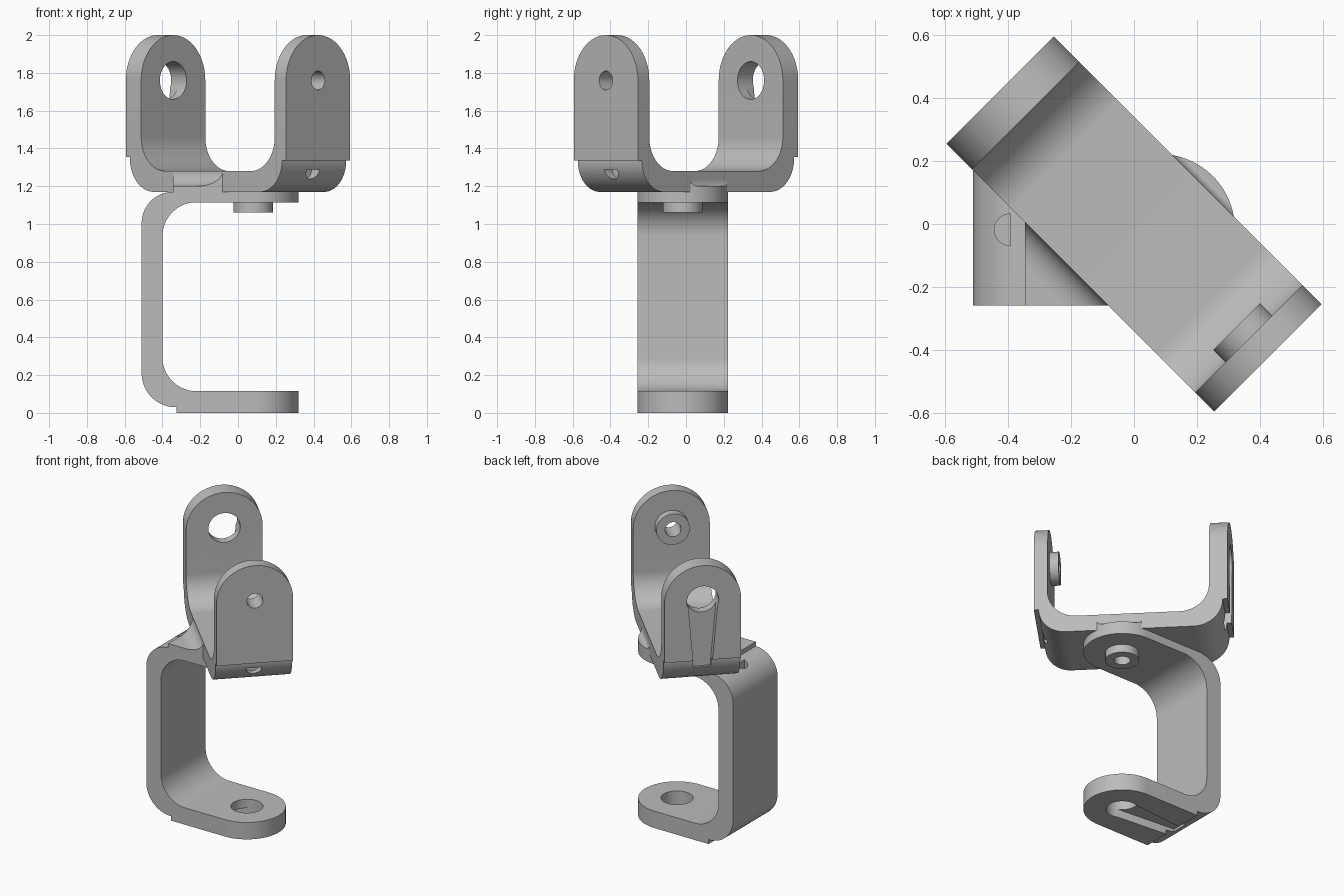
import bpy, bmesh
from math import sin, cos, pi, radians
from mathutils import Matrix, Vector

cube = bpy.data.objects.get("Cube")
if cube:
    bpy.data.objects.remove(cube, do_unlink=True)

grey = bpy.data.materials.new("plain_grey")
grey.use_nodes = True
grey.diffuse_color = (0.5, 0.5, 0.5, 1)
grey.node_tree.nodes["Principled BSDF"].inputs["Base Color"].default_value = (0.5, 0.5, 0.5, 1)

# Bracket proportions: u spans arm to arm, v is the width, h is the reach of the arms
HALF_W, SPAN, REACH, BASE = 0.24, 0.6, 0.59, 0.11
PAD, BEND = 0.03, 0.18


def arc(a, b, r, start, end, n=20, r2=None):
    """Points on a circle or ellipse around (a, b), angles in degrees."""
    r2 = r if r2 is None else r2
    steps = [radians(start + (end - start) * i / n) for i in range(n + 1)]
    return [(a + r * cos(t), b + r2 * sin(t)) for t in steps]


def prism(name, points, low, high, place):
    """Extrude a 2D outline; place turns (a, b, depth) into a 3D point."""
    bm = bmesh.new()
    face = bm.faces.new([bm.verts.new(place(a, b, low)) for a, b in points])
    made = bmesh.ops.extrude_face_region(bm, geom=[face])
    move = Vector(place(0, 0, high)) - Vector(place(0, 0, low))
    bmesh.ops.translate(bm, vec=move, verts=[v for v in made["geom"] if isinstance(v, bmesh.types.BMVert)])
    bmesh.ops.recalc_face_normals(bm, faces=bm.faces)
    mesh = bpy.data.meshes.new(name)
    bm.to_mesh(mesh)
    bm.free()
    obj = bpy.data.objects.new(name, mesh)
    bpy.context.collection.objects.link(obj)
    mesh.materials.append(grey)
    return obj


def combine(obj, other, operation):
    mod = obj.modifiers.new(operation.lower(), 'BOOLEAN')
    mod.operation, mod.solver, mod.object = operation, 'EXACT', other
    bpy.context.view_layer.objects.active = obj
    bpy.ops.object.modifier_apply(modifier=mod.name)
    bpy.data.objects.remove(other, do_unlink=True)


def smooth(obj):
    bpy.ops.object.select_all(action='DESELECT')
    obj.select_set(True)
    bpy.context.view_layer.objects.active = obj
    bpy.ops.object.shade_smooth_by_angle(angle=radians(30))


def side(u, h, v):
    return (u, v, h)


def across(v, h, u):
    return (u, v, h)


def rounded_outline(start):
    return [(HALF_W, start)] + arc(0, REACH, HALF_W, 0, 180, 48) + [(-HALF_W, start)]


def bracket(name, matrix):
    horn, boss = -SPAN + PAD, SPAN - PAD
    horn_in, boss_in = -SPAN + 0.115, SPAN - 0.085
    top, r = 0.9, BEND
    # C-shaped side profile with raised pads on the outside of both arms
    profile = [(-SPAN, top), (-SPAN, 0.185), (horn, 0.185)]
    profile += arc(horn + r, r, r, 180, 270)
    profile += arc(boss - 0.165, 0.165, 0.165, 270, 360)
    profile += [(SPAN, 0.165), (SPAN, top), (boss_in, top)]
    profile += arc(boss_in - r, BASE + r, r, 0, -90)
    profile += arc(horn_in + r, BASE + r, r, 270, 180)
    profile += [(horn_in, top)]
    body = prism(name, profile, -0.3, 0.3, side)
    body.data.name = name
    # Round the arm ends
    combine(body, prism("outline", rounded_outline(-0.1), -1, 1, across), 'INTERSECT')
    # Pivot boss and its screw hole
    ring = arc(0, REACH, 0.105, 0, 360, 40)[:-1]
    combine(body, prism("boss", ring, boss_in - 0.055, boss_in + 0.02, across), 'UNION')
    hole = arc(0, REACH, 0.05, 0, 360, 32)[:-1]
    combine(body, prism("hole", hole, 0.3, 0.8, across), 'DIFFERENCE')
    # Large hole and tapered recess on the opposite arm
    hole = arc(0, REACH, 0.1, 0, 360, 40)[:-1]
    combine(body, prism("hole", hole, -0.8, -0.3, across), 'DIFFERENCE')
    slot = [(-0.095, REACH), (-0.055, 0.125), (0.055, 0.125), (0.095, REACH)]
    combine(body, prism("slot", slot, -0.8, -0.545, across), 'DIFFERENCE')
    # Half-round pocket in the bend under the boss arm
    pocket = arc(0, 0.118, 0.05, 180, 360)
    combine(body, prism("pocket", pocket, 0.5, 0.8, across), 'DIFFERENCE')
    body.data.transform(matrix)
    smooth(body)
    return body


# Lower bracket opens to the side, upper bracket opens upward and is turned on its pivot
lower = Matrix(((0, 0, 1, -0.51), (0, -1, 0, -0.018), (1, 0, 0, SPAN), (0, 0, 0, 1)))
upper = Matrix.Translation((0, 0, 1.17)) @ Matrix.Rotation(-pi / 4, 4, 'Z')
bracket("lower_bracket", lower)
bracket("upper_bracket", upper)

# Fillets joining the upper base to the pad beneath it, trimmed to the pad's outline
for name, sign, width, height in (("front_fillet", -1, 0.096, 0.08), ("back_fillet", 1, 0.025, 0.035)):
    edge = HALF_W + width
    curve = arc(edge, 1.2 + height, width, 270, 180, 14, height)
    points = [(0.2, 1.2 + height), (0.2, 1.19), (edge, 1.19)] + curve
    fillet = prism(name, [(sign * v, z) for v, z in points], -0.8, 0.8, across)
    fillet.data.transform(Matrix.Rotation(-pi / 4, 4, 'Z'))
    trim = prism("trim", rounded_outline(0.165), SPAN - 0.05, SPAN + 0.2, across)
    trim.data.transform(lower)
    combine(fillet, trim, 'INTERSECT')
    smooth(fillet)
